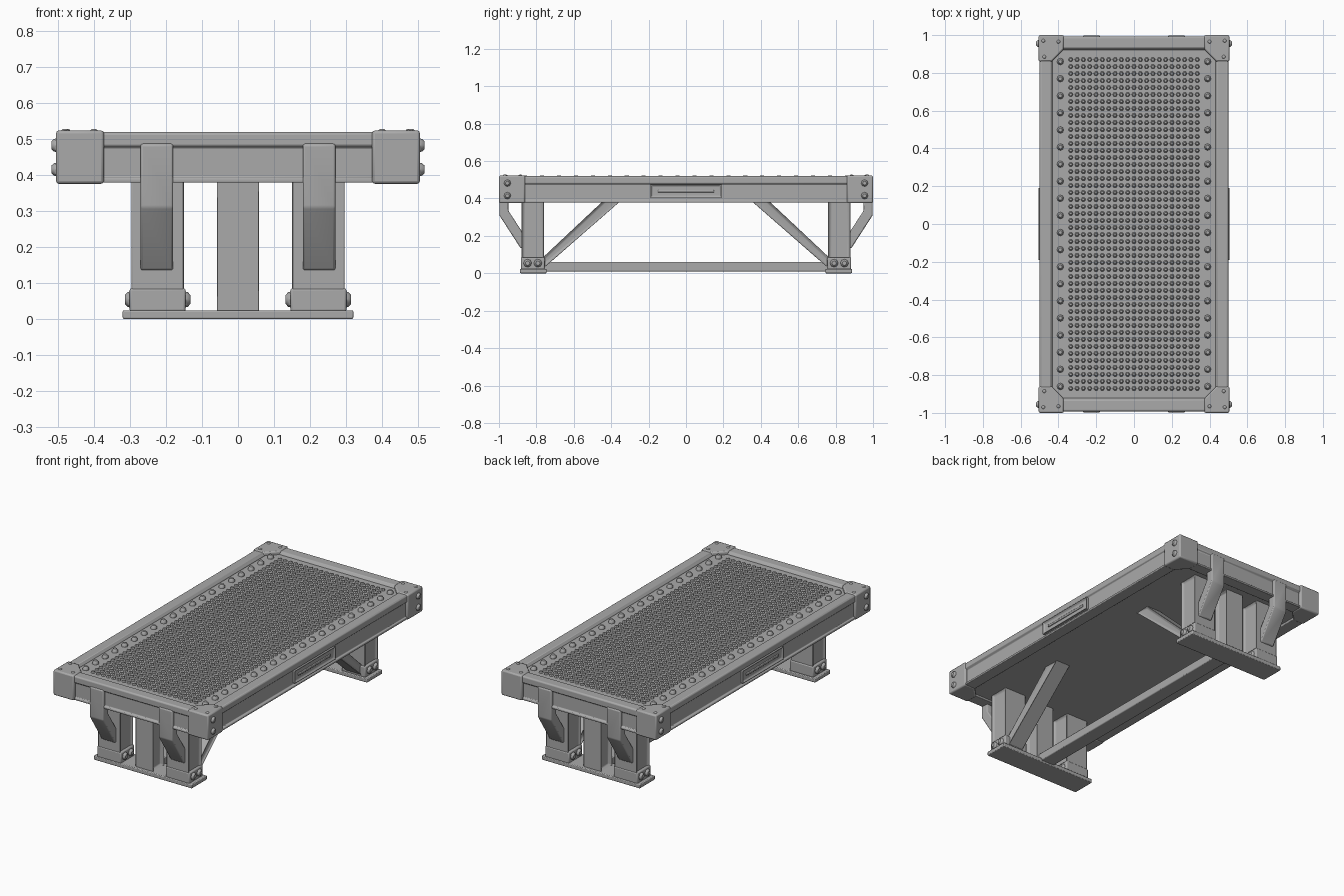
import bpy, bmesh, math
from mathutils import Matrix, Vector

cube = bpy.data.objects.get("Cube")
if cube:
    bpy.data.objects.remove(cube, do_unlink=True)

steel = bpy.data.materials.new("grey steel")
steel.use_nodes = True
GREY = (0.4, 0.4, 0.4, 1)
steel.diffuse_color = GREY
steel.node_tree.nodes["Principled BSDF"].inputs["Base Color"].default_value = GREY


def finish(name, bm, bevel=0.0):
    """Turn a bmesh into a steel object with softened edges."""
    bmesh.ops.recalc_face_normals(bm, faces=bm.faces)
    mesh = bpy.data.meshes.new(name)
    bm.to_mesh(mesh)
    bm.free()
    mesh.materials.append(steel)
    obj = bpy.data.objects.new(name, mesh)
    bpy.context.collection.objects.link(obj)
    if bevel:
        mod = obj.modifiers.new("soft edges", "BEVEL")
        mod.width, mod.segments, mod.limit_method = bevel, 2, "ANGLE"
    bpy.ops.object.select_all(action="DESELECT")
    obj.select_set(True)
    bpy.context.view_layer.objects.active = obj
    bpy.ops.object.shade_smooth_by_angle(angle=math.radians(40))
    return obj


def prism(name, profile, axis, lo, hi, bevel=0.005, groove=None):
    """Extrude a profile along an axis; groove = (rim, depth) sinks both caps."""
    place = {"x": lambda u, v, w: (w, u, v),
             "y": lambda u, v, w: (u, w, v),
             "z": lambda u, v, w: (u, v, w)}[axis]
    bm = bmesh.new()
    ends = [[bm.verts.new(place(u, v, w)) for u, v in profile] for w in (lo, hi)]
    caps = [bm.faces.new(end) for end in ends]
    n = len(profile)
    for i in range(n):
        j = (i + 1) % n
        bm.faces.new((ends[0][i], ends[0][j], ends[1][j], ends[1][i]))
    bmesh.ops.recalc_face_normals(bm, faces=bm.faces)
    if groove:
        for cap in caps:
            bmesh.ops.inset_region(bm, faces=[cap], thickness=groove[0])
            bmesh.ops.translate(bm, verts=cap.verts, vec=-cap.normal * groove[1])
    return finish(name, bm, bevel)


def rect(u0, u1, v0, v1):
    return [(u0, v0), (u1, v0), (u1, v1), (u0, v1)]


def flip(profile, su, sv=1):
    return [(u * su, v * sv) for u, v in profile]


def studs(name, points, normal, radius, height, sides=8):
    """One mesh of domed heads standing on the given points."""
    turn = Vector(normal).to_track_quat("Z", "Y").to_matrix().to_4x4()
    bm = bmesh.new()
    for p in points:
        where = Matrix.Translation(p) @ turn
        rings = []
        for r, h in ((1, 0), (0.92, 0.5), (0.55, 1)):
            rings.append([bm.verts.new(where @ Vector((
                math.cos(a) * r * radius, math.sin(a) * r * radius, h * height)))
                for a in (math.tau * k / sides for k in range(sides))])
        for a, b in zip(rings, rings[1:]):
            for k in range(sides):
                m = (k + 1) % sides
                bm.faces.new((a[k], a[m], b[m], b[k]))
        bm.faces.new(rings[-1])
    return finish(name, bm)


SIDES = ((1, "left"), (-1, "right"))
ENDS = ((-1, "front"), (1, "back"))

# Deck slab with its tread studs and two rows of large bolts
prism("deck", rect(-0.46, 0.46, -0.95, 0.95), "z", 0.39, 0.503, 0.0)
studs("tread_studs", [(-0.335 + 0.67 * i / 20, -0.87 + 1.74 * j / 47, 0.503)
                      for i in range(21) for j in range(48)], (0, 0, 1), 0.0125, 0.009, 6)
studs("deck_bolts", [(s * 0.39, -0.86 + 1.72 * j / 19, 0.503)
                     for s in (1, -1) for j in range(20)], (0, 0, 1), 0.018, 0.02)

# Rail section: top lip, sunken web, bottom lip (outer edge at zero)
section = [(-0.07, 0.378), (0, 0.378), (0, 0.39), (-0.01, 0.394), (-0.01, 0.474),
           (0, 0.482), (0, 0.513), (-0.006, 0.519), (-0.058, 0.519), (-0.07, 0.505)]
for s, side in SIDES:
    prism(side + "_rail", flip([(u + 0.5, v) for u, v in section], s), "y", -0.9, 0.9, 0.003)
    # Framed plate on the rail, with a bar in its sunken middle
    prism(side + "_handle_plate", rect(-0.19, 0.19, 0.402, 0.476), "x",
          *sorted((s * 0.47, s * 0.506)), 0.003, (0.016, 0.01))
    prism(side + "_handle_bar", rect(-0.15, 0.15, 0.432, 0.446), "x",
          *sorted((s * 0.47, s * 0.502)), 0.003)

corner = [(0.505, 1.0), (0.372, 1.0), (0.372, 0.925), (0.435, 0.86), (0.505, 0.86)]
strut = [(0.975, 0.49), (0.998, 0.485), (0.998, 0.31), (0.885, 0.135),
         (0.865, 0.135), (0.865, 0.205), (0.95, 0.335), (0.95, 0.49)]
for e, end in ENDS:
    prism(end + "_rail", flip([(u + 0.992, v) for u, v in section], e), "x", -0.4, 0.4, 0.003)

    # Base plate and centre post
    plate = sorted((e * 0.745, e * 0.887))
    prism(end + "_base_plate", rect(-0.32, 0.32, *plate), "z", 0, 0.024, 0.004)
    post = sorted((e * 0.77, e * 0.87))
    prism(end + "_centre_post", rect(*post, 0.02, 0.395), "x", -0.06, 0.06, 0.004, (0.018, 0.02))

    for s, side in SIDES:
        tag = end + "_" + side + "_"
        # Corner cap with side bolts and small rivets on top
        prism(tag + "corner_cap", flip(corner, s, e), "z", 0.375, 0.523, 0.008)
        studs(tag + "corner_bolts", [(s * 0.503, e * 0.955, z) for z in (0.415, 0.482)],
              (s, 0, 0), 0.019, 0.015)
        studs(tag + "corner_rivets", [(s * x, e * y, 0.522) for x, y in
                                      ((0.48, 0.97), (0.4, 0.965), (0.475, 0.885))],
              (0, 0, 1), 0.01, 0.005)

        # Leg with sunken sides, shoe and shoe bolts
        leg = sorted((e * 0.76, e * 0.88))
        xs = sorted((s * 0.148, s * 0.298))
        prism(tag + "leg", rect(*leg, 0.02, 0.395), "x", *xs, 0.005, (0.02, 0.012))
        shoe = sorted((e * 0.755, e * 0.883))
        prism(tag + "shoe", rect(*shoe, 0.02, 0.085), "x",
              min(xs) - 0.003, max(xs) + 0.003, 0.006)
        for x, d in ((min(xs), -1), (max(xs), 1)):
            studs(tag + "shoe_bolts", [(x + d * 0.002, e * y, 0.054) for y in (0.792, 0.847)],
                  (d, 0, 0), 0.022, 0.014)

        # Bent strut hugging the end rail and the leg
        prism(tag + "strut", flip(strut, e), "x", *sorted((s * 0.18, s * 0.27)), 0.006)

    # Diagonal brace, on the left side only
    brace = [(0.765, 0.025), (0.765, 0.085), (0.435, 0.395), (0.34, 0.395), (0.735, 0.05)]
    prism(end + "_brace", flip(brace, e), "x", 0.175, 0.275, 0.004, (0.014, 0.01))

# Long beam joining the two base plates
prism("floor_beam", rect(-0.045, 0.045, 0.01, 0.06), "y", -0.78, 0.78, 0.005)
